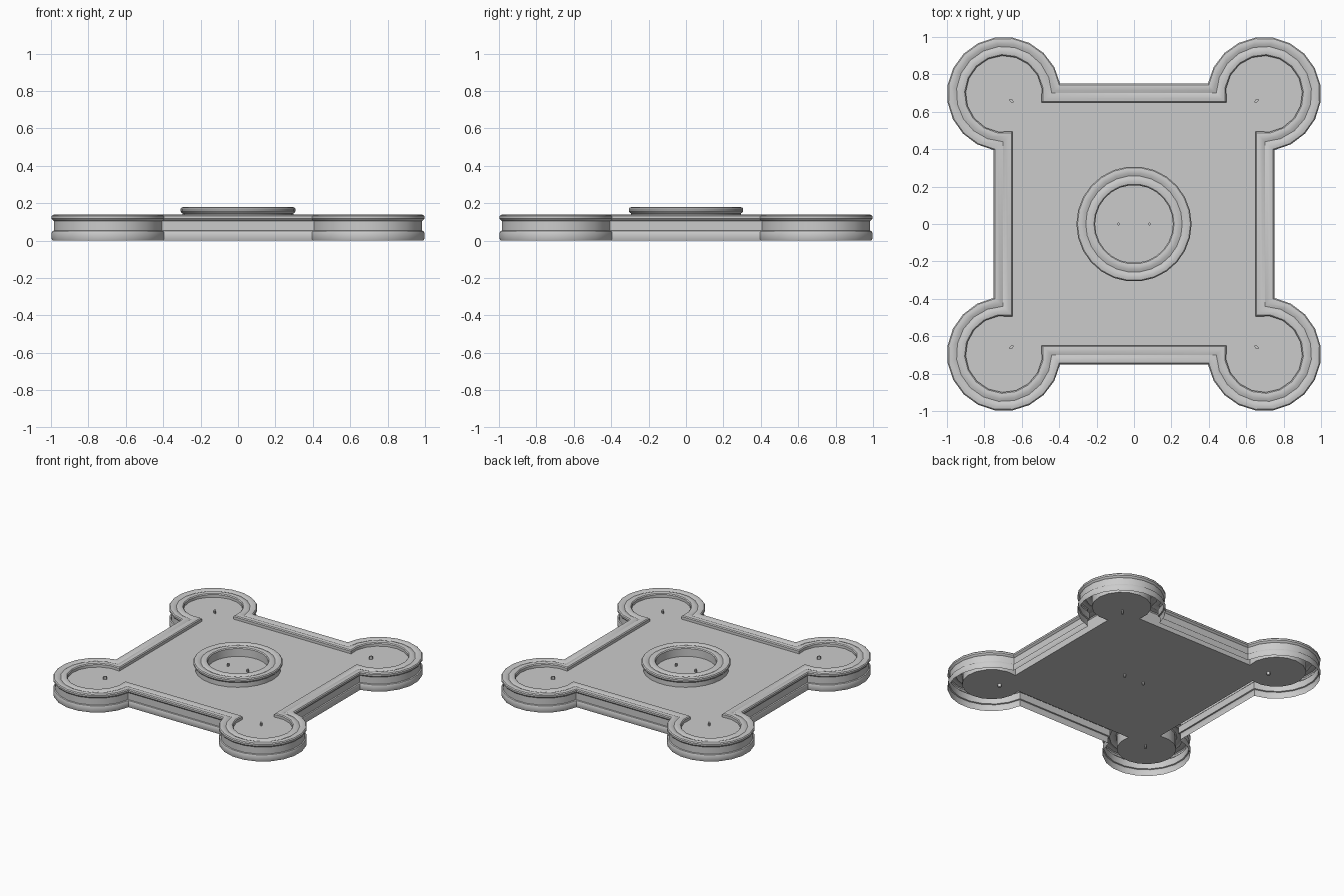
import bpy, bmesh, math
from mathutils import Matrix

cube = bpy.data.objects.get("Cube")
if cube:
    bpy.data.objects.remove(cube, do_unlink=True)

grey = bpy.data.materials.new("plain grey")
grey.use_nodes = True
COLOUR = (0.6, 0.6, 0.6, 1)
grey.diffuse_color = COLOUR
grey.node_tree.nodes["Principled BSDF"].inputs["Base Color"].default_value = COLOUR

WIDTH = 0.10            # moulding width
FLOOR, TOP = 0.04, 0.11  # slab underside and upper face

# Moulding section: (inset from the outer edge, height)
SECTION = [(0.004, 0), (0, 0.012), (0, 0.04), (0.004, 0.05), (0.012, 0.053),
           (0.012, 0.105), (0.005, 0.11), (0, 0.117), (0, 0.13), (0.006, 0.137),
           (0.02, 0.14), (0.036, 0.138), (0.05, 0.132), (0.064, 0.138),
           (0.08, 0.14), (0.094, 0.137), (WIDTH, 0.13), (WIDTH, FLOOR)]


def fort_outline(inset, centre=0.695, radius=0.305, side=0.75, steps=14):
    """Square with a round bastion at each corner, moved inwards by inset."""
    r = radius - inset
    a = math.asin((side - inset - centre) / r)
    start, end = a - math.pi / 2, math.pi - a
    points = []
    for quarter in range(4):
        turn = Matrix.Rotation(quarter * math.pi / 2, 2)
        for i in range(steps + 1):
            t = start + (end - start) * i / steps
            x, y = centre + r * math.cos(t), centre + r * math.sin(t)
            points.append((turn[0][0] * x + turn[0][1] * y,
                           turn[1][0] * x + turn[1][1] * y))
    return points


def circle_outline(inset, radius=0.308, steps=26):
    r = radius - inset
    return [(r * math.cos(2 * math.pi * i / steps),
             r * math.sin(2 * math.pi * i / steps)) for i in range(steps)]


def finish(name, bm, angle=35):
    mesh = bpy.data.meshes.new(name)
    bm.to_mesh(mesh)
    bm.free()
    mesh.materials.append(grey)
    obj = bpy.data.objects.new(name, mesh)
    bpy.context.collection.objects.link(obj)
    bpy.ops.object.select_all(action="DESELECT")
    obj.select_set(True)
    bpy.context.view_layer.objects.active = obj
    bpy.ops.object.shade_smooth_by_angle(angle=math.radians(angle))
    return obj


def moulding(name, outline, lift=0.0):
    """Sweep the open section around an outline."""
    bm = bmesh.new()
    rings = [[bm.verts.new((x, y, z + lift)) for x, y in outline(d)]
             for d, z in SECTION]
    for low, high in zip(rings, rings[1:]):
        n = len(low)
        for i in range(n):
            j = (i + 1) % n
            bm.faces.new((low[i], low[j], high[j], high[i]))
    return finish(name, bm)


# Outer wall and central ring share one section
moulding("outer_wall", fort_outline)
moulding("central_ring", circle_outline, FLOOR)

# Floor slab inside the wall
bm = bmesh.new()
base = bm.faces.new([bm.verts.new((x, y, FLOOR)) for x, y in fort_outline(WIDTH)])
top = bmesh.ops.extrude_face_region(bm, geom=[base], use_keep_orig=True)["geom"]
bmesh.ops.translate(bm, vec=(0, 0, TOP - FLOOR),
                    verts=[v for v in top if isinstance(v, bmesh.types.BMVert)])
bmesh.ops.recalc_face_normals(bm, faces=bm.faces)
finish("floor_slab", bm)


def pin(name, x, y, stretch):
    """Small pin through the slab, lengthened along its radial direction."""
    bm = bmesh.new()
    bmesh.ops.create_cone(bm, cap_ends=True, segments=8, radius1=0.008,
                          radius2=0.008, depth=0.115)
    bmesh.ops.scale(bm, vec=(stretch, 1, 1), verts=bm.verts)
    bm.transform(Matrix.Translation((x, y, 0.075)) @
                 Matrix.Rotation(math.atan2(y, x), 4, "Z"))
    finish(name, bm)


for side, sx in (("left", 1), ("right", -1)):
    pin(f"{side}_ring_pin", sx * 0.083, 0, 1)
    for end, sy in (("front", -1), ("back", 1)):
        pin(f"{end}_{side}_corner_pin", sx * 0.655, sy * 0.658, 1.7)
